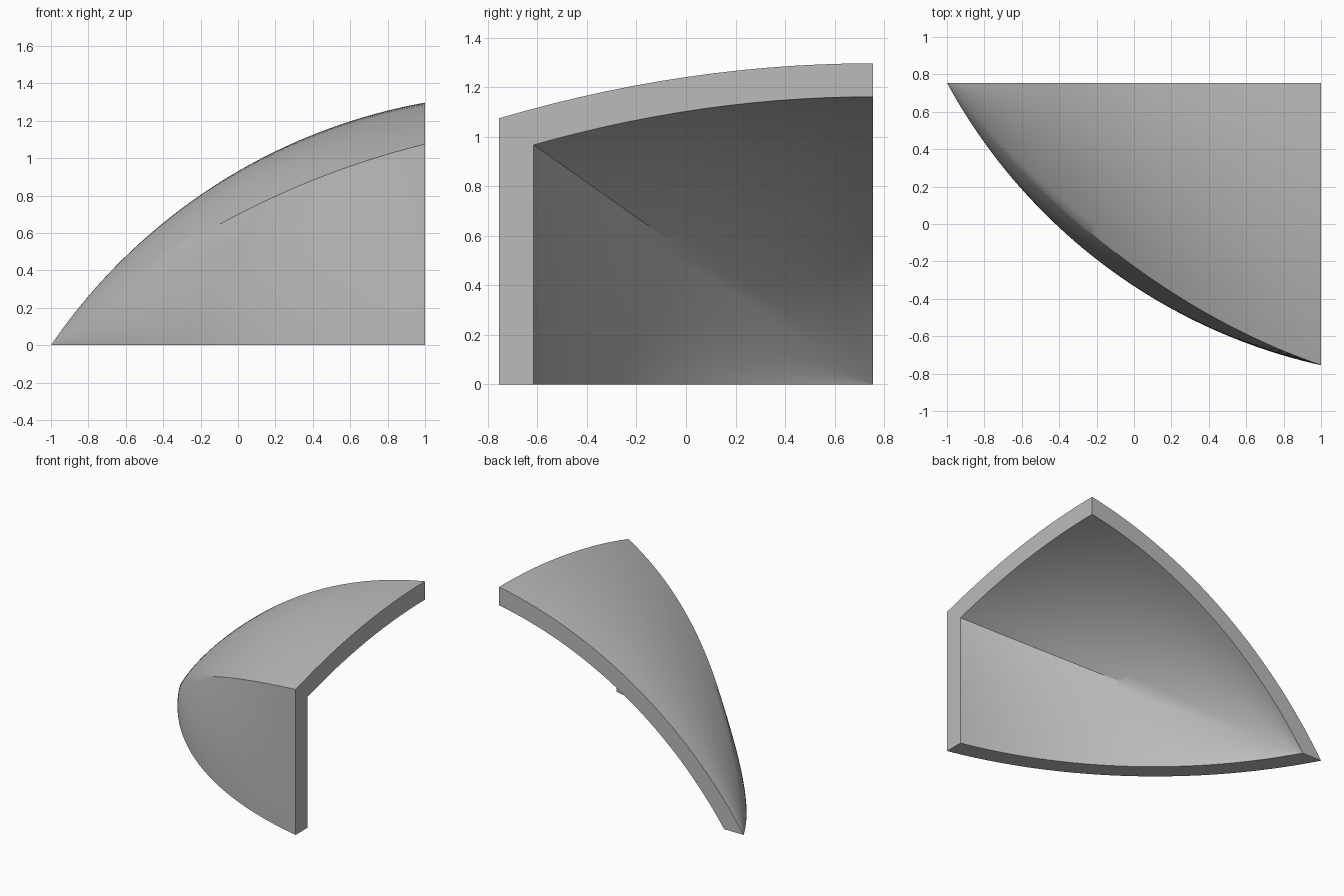
import bpy, math

if "Cube" in bpy.data.objects:
    bpy.data.objects.remove(bpy.data.objects["Cube"])

HALF_Y = 0.755      # half depth; the back rim lies on y = +HALF_Y
NX, NS = 56, 14     # steps along the length, steps across each panel


def arc(p, q, r):
    """Height function of the circle through three (x, h) points."""
    (ax, ay), (bx, by), (cx, cy) = p, q, r
    d = 2 * (ax * (by - cy) + bx * (cy - ay) + cx * (ay - by))
    a, b, c = ax * ax + ay * ay, bx * bx + by * by, cx * cx + cy * cy
    ux = (a * (by - cy) + b * (cy - ay) + c * (ay - by)) / d
    uy = (a * (cx - bx) + b * (ax - cx) + c * (bx - ax)) / d
    rad = math.hypot(ax - ux, ay - uy)
    return lambda x: uy + math.sqrt(max(rad * rad - (x - ux) ** 2, 0))


def skin(tip, top, side, edge, corner):
    """Rings of points from the tip to x = 1: roof panel, crease, side panel.
    top / side / edge give (value at x = 0, value at x = 1)."""
    f_top, f_side, f_edge = [arc((tip, 0), (0, m), (1, e)) for m, e in (top, side, edge)]
    rings = []
    for i in range(1, NX + 1):
        x = tip + (1 - tip) * (i / NX) ** 1.4
        h, w, s = f_top(x), f_side(x), f_edge(x)
        ew, eh = s * corner[0], s * corner[1]
        ring = []
        for j in range(NS + 1):                 # roof, flat at the back rim
            t = j / NS
            ring.append((x, HALF_Y - ew * t, h - (h - eh) * t * t))
        for j in range(NS - 1, -1, -1):         # side, upright at the base
            t = j / NS
            ring.append((x, HALF_Y - (w - (w - ew) * t * t), eh * t))
        rings.append(ring)
    return [(tip, HALF_Y, 0)], rings


verts, faces = [], []
N = 2 * NS + 1


def add_skin(data, flip):
    base = len(verts)
    verts.extend(data[0])
    for ring in data[1]:
        verts.extend(ring)
    idx = lambda i, j: base if i == 0 else base + 1 + (i - 1) * N + j
    for i in range(NX):
        for j in range(N - 1):
            f = [idx(i, j), idx(i + 1, j), idx(i + 1, j + 1), idx(i, j + 1)]
            if i == 0:
                f = f[:3]
            faces.append(f[::-1] if flip else f)
    return idx


# outer and inner skins
outer = add_skin(skin(-1.0, (0.93, 1.297), (1.087, 1.51), (0.65, 1), (1.51, 1.075)), True)
inner = add_skin(skin(-0.84, (0.785, 1.162), (0.93, 1.37), (0.585, 1), (1.37, 0.968)), False)

# flat rims: back (y), base (z) and open end (x)
for i in range(NX):
    faces.append([outer(i, 0), outer(i + 1, 0), inner(i + 1, 0), inner(i, 0)])
    faces.append([outer(i + 1, N - 1), outer(i, N - 1), inner(i, N - 1), inner(i + 1, N - 1)])
for j in range(N - 1):
    faces.append([outer(NX, j), outer(NX, j + 1), inner(NX, j + 1), inner(NX, j)])

mesh = bpy.data.meshes.new("curved_corner_shell")
mesh.from_pydata(verts, [], faces)
mesh.update()
shell = bpy.data.objects.new("curved_corner_shell", mesh)
bpy.context.collection.objects.link(shell)

grey = bpy.data.materials.new("light_grey")
grey.diffuse_color = (0.5, 0.5, 0.5, 1)
grey.use_nodes = True
grey.node_tree.nodes["Principled BSDF"].inputs["Base Color"].default_value = grey.diffuse_color
mesh.materials.append(grey)

# consistent outward normals, smooth panels with sharp rims
bpy.context.view_layer.objects.active = shell
shell.select_set(True)
bpy.ops.object.mode_set(mode='EDIT')
bpy.ops.mesh.select_all(action='SELECT')
bpy.ops.mesh.normals_make_consistent(inside=False)
bpy.ops.object.mode_set(mode='OBJECT')
bpy.ops.object.shade_smooth_by_angle(angle=math.radians(30))
